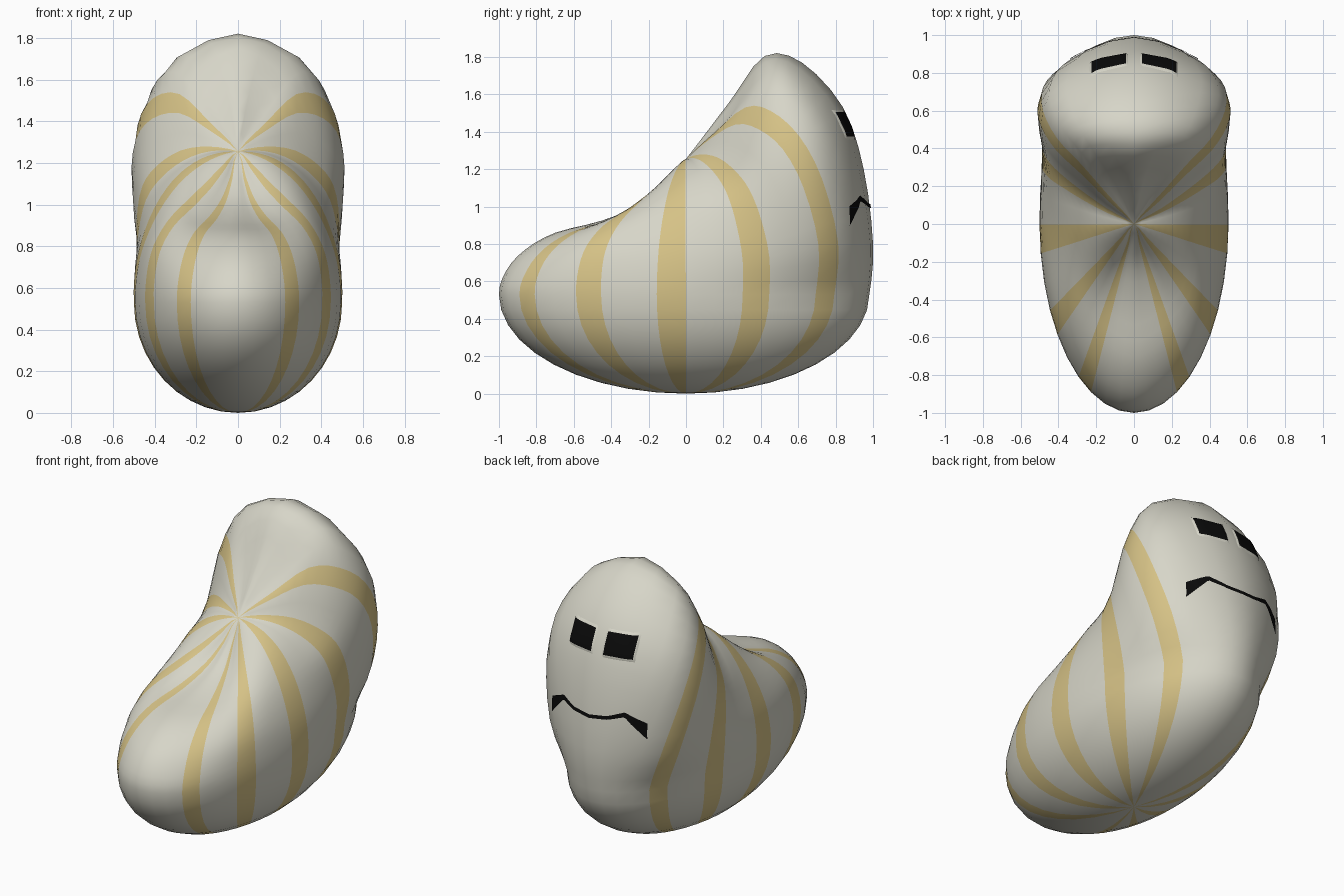
import bpy, math
from mathutils import Vector
from mathutils.bvhtree import BVHTree

if "Cube" in bpy.data.objects:
    bpy.data.objects.remove(bpy.data.objects["Cube"])

SEG = 40            # meridians around the body
MID = 0.53          # height of the widest ring
POLE = Vector((0, 0, 1.255))


def material(name, rgb):
    m = bpy.data.materials.new(name)
    m.diffuse_color = (*rgb, 1)
    m.use_nodes = True
    m.node_tree.nodes["Principled BSDF"].inputs["Base Color"].default_value = m.diffuse_color
    return m


cream = material("cream", (0.68, 0.67, 0.58))
gold = material("gold_stripe", (0.67, 0.54, 0.24))
black = material("black", (0.003, 0.003, 0.003))


def polar(t, pts):
    """Guide curve given as (radius, height) along one direction of the oval."""
    a = math.radians(t)
    return [Vector((0.5 * math.cos(a) * r, math.sin(a) * r, z)) for r, z in pts]


# Guide curves of the upper half, by angle: -90 is the front, 90 the back
guides = [
    (-90, polar(-90, [(.96, .66), (.86, .77), (.70, .86), (.45, .925), (.25, 1.01), (.12, 1.12)])),
    (-58.5, polar(-58.5, [(.96, .66), (.86, .775), (.70, .865), (.46, .935), (.26, 1.02), (.12, 1.13)])),
    (-31.5, polar(-31.5, [(.98, .68), (.91, .80), (.76, .91), (.55, 1.0), (.34, 1.09), (.16, 1.18)])),
    (-4.5, polar(-4.5, [(.98, .69), (.91, .83), (.78, .98), (.60, 1.11), (.40, 1.195), (.20, 1.24)])),
    (22.5, [Vector(p) for p in [(.485, .375, .72), (.48, .34, .9), (.45, .29, 1.05),
                                (.38, .23, 1.15), (.27, .15, 1.23), (.14, .07, 1.265)]]),
    (49.5, [Vector(p) for p in [(.43, .765, .8), (.50, .68, 1.13), (.49, .56, 1.35),
                                (.41, .42, 1.465), (.28, .29, 1.485), (.14, .14, 1.38)]]),
    (70, [Vector(p) for p in [(.22, .935, .8), (.33, .86, 1.17), (.385, .74, 1.44),
                              (.34, .56, 1.655), (.25, .41, 1.69), (.11, .21, 1.46)]]),
    (90, polar(90, [(1.0, .8), (.95, 1.2), (.84, 1.53), (.62, 1.77), (.42, 1.805), (.24, 1.57)])),
]


def flip(pts):
    return [Vector((-p.x, p.y, p.z)) for p in pts]


# Mirrored guides beyond both ends keep the seam smooth
guides = [(-121.5, flip(guides[1][1]))] + guides + [(110, flip(guides[-2][1]))]


def hermite(p, q, m, n, u):
    return (p * (2*u**3 - 3*u*u + 1) + m * (u**3 - 2*u*u + u)
            + q * (3*u*u - 2*u**3) + n * (u**3 - u*u))


def guide_at(t):
    """Blend the guide curves at angle t."""
    k = 1
    while k < len(guides) - 3 and t > guides[k + 1][0]:
        k += 1
    (t0, a), (t1, b), (t2, c), (t3, d) = guides[k - 1:k + 3]
    h, u = t2 - t1, (t - t1) / (t2 - t1)
    return [hermite(q, r, (r - p) * (h / (t2 - t0)), (s - q) * (h / (t3 - t1)), u)
            for p, q, r, s in zip(a, b, c, d)]


def lower(t, phi):
    a, r = math.radians(t), math.sin(phi)
    y = math.sin(a) * r
    return Vector((0.5 * math.cos(a) * r, y * (0.98 if y > 0 else 1), MID * (1 - math.cos(phi))))


def meridian(t):
    """All points from just above the bottom tip to just below the top tip."""
    pts = [lower(t, math.pi / 2 * i / 10) for i in range(1, 10)]
    over = flip(guide_at(-t))[-1]
    c = [lower(t, math.pi / 2 * 0.8), lower(t, math.pi / 2)] + guide_at(t) + [POLE, over]
    for i in range(1, len(c) - 2):
        for s in range(3):
            pts.append(hermite(c[i], c[i + 1], (c[i + 1] - c[i - 1]) / 2, (c[i + 2] - c[i]) / 2, s / 3))
    return pts


def make(name, verts, faces, mats, index):
    me = bpy.data.meshes.new(name)
    me.from_pydata([tuple(v) for v in verts], [], faces)
    for m in mats:
        me.materials.append(m)
    for p, i in zip(me.polygons, index):
        p.material_index = i
        p.use_smooth = True
    me.update()
    ob = bpy.data.objects.new(name, me)
    bpy.context.collection.objects.link(ob)
    return ob


# Body: meridians joined round, every third strip gold except at front and back
half = SEG // 2
verts, faces, index = [], [], []
for i in range(SEG):
    col = meridian(-90 + 9 * (i if i <= half else SEG - i))
    verts += col if i <= half else flip(col)
n = len(col)
bottom, top = len(verts), len(verts) + 1
verts += [Vector((0, 0, 0)), POLE]
for i in range(SEG):
    a, b = i * n, (i + 1) % SEG * n
    side = i if i < half else SEG - 1 - i
    strip = [(bottom, b, a)]
    strip += [(a + j, b + j, b + j + 1, a + j + 1) for j in range(n - 1)]
    strip.append((a + n - 1, b + n - 1, top))
    faces += strip
    index += [int(side % 3 == 0 and 3 <= side <= 15)] * len(strip)
make("body", verts, faces, [cream, gold], index)
tree = BVHTree.FromPolygons(verts, faces)


def on_back(x, z, lift):
    """Point on the back of the body, raised by lift."""
    hit, normal, _, _ = tree.ray_cast(Vector((x, 3, z)), Vector((0, -1, 0)))
    if normal.y < 0:
        normal = -normal
    return hit + normal * lift


def patch(name, xs, rows, lift, mats, rule):
    """Grid laid on the back; rows(i, j) gives height, lift(i, j) the offset."""
    w, h = len(xs), 8
    vs = [on_back(xs[i], rows(i, j), lift(i, j)) for j in range(h) for i in range(w)]
    fs, ix = [], []
    for j in range(h - 1):
        for i in range(w - 1):
            k = j * w + i
            fs.append((k, k + w, k + w + 1, k + 1))
            ix.append(rule(i, j))
    return make(name, vs, fs, mats, ix)


# Eyes: black panes with a thin cream rim
for name, s in (("left_eye", -1), ("right_eye", 1)):
    xs = [0.03, 0.042] + [0.042 + 0.18 * k / 7 for k in range(1, 8)] + [0.237]
    zs = [1.355, 1.372, 1.398, 1.424, 1.450, 1.476, 1.502, 1.522]
    if s < 0:
        xs = [-x for x in reversed(xs)]
    last = len(xs) - 1
    patch(name, xs, lambda i, j: zs[j],
          lambda i, j: -0.002 if i in (0, last) or j in (0, 7) else 0.007,
          [cream, black],
          lambda i, j: int(0 < i < last - 1 and 0 < j < 6))

# Mouth: thin wavy band with flared, drooping ends
path = [(0, 0.99, 1.012), (0.11, 1.0, 1.022), (0.215, 1.03, 1.06), (0.335, 0.90, 1.0)]


def mouth_z(x, j):
    x = abs(x)
    for (x0, a0, b0), (x1, a1, b1) in zip(path, path[1:]):
        if x <= x1 + 1e-6:
            u = (x - x0) / (x1 - x0)
            lo, hi = a0 + (a1 - a0) * u, b0 + (b1 - b0) * u
            return lo + (hi - lo) * j / 7


xs = [0.335 * k / 24 for k in range(-24, 25)]
patch("mouth", xs, lambda i, j: mouth_z(xs[i], j), lambda i, j: 0.006, [black], lambda i, j: 0)
